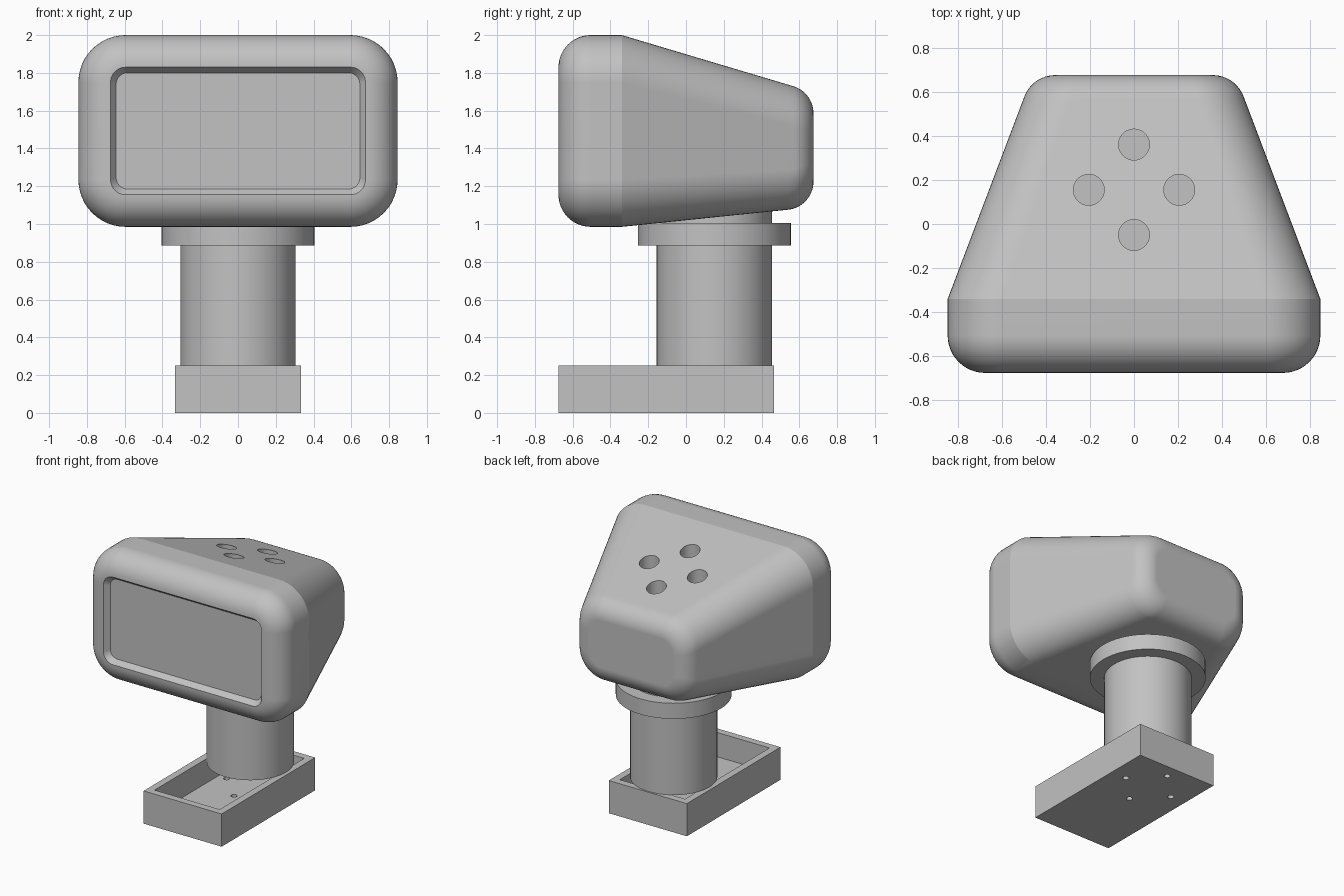
import bpy, bmesh, math
from math import sin, cos, pi, radians

cube = bpy.data.objects.get("Cube")
if cube:
    bpy.data.objects.remove(cube, do_unlink=True)

GREY = 0.54
grey = bpy.data.materials.new("plain grey")
grey.use_nodes = True
grey.diffuse_color = (GREY, GREY, GREY, 1)
grey.node_tree.nodes["Principled BSDF"].inputs["Base Color"].default_value = (GREY, GREY, GREY, 1)


def make(name, bm):
    bmesh.ops.recalc_face_normals(bm, faces=bm.faces)
    mesh = bpy.data.meshes.new(name)
    bm.to_mesh(mesh)
    bm.free()
    mesh.materials.append(grey)
    ob = bpy.data.objects.new(name, mesh)
    bpy.context.collection.objects.link(ob)
    return ob


def add_cylinder(bm, x, y, z0, z1, r, sides=64):
    made = bmesh.ops.create_cone(bm, cap_ends=True, segments=sides, radius1=r, radius2=r, depth=z1 - z0)
    bmesh.ops.translate(bm, verts=made["verts"], vec=(x, y, (z0 + z1) / 2))


def add_box(bm, x0, x1, y0, y1, z0, z1):
    verts = bmesh.ops.create_cube(bm, size=1)["verts"]
    bmesh.ops.scale(bm, verts=verts, vec=(x1 - x0, y1 - y0, z1 - z0))
    bmesh.ops.translate(bm, verts=verts, vec=((x0 + x1) / 2, (y0 + y1) / 2, (z0 + z1) / 2))


def activate(ob):
    bpy.ops.object.select_all(action='DESELECT')
    ob.select_set(True)
    bpy.context.view_layer.objects.active = ob


def smooth(ob, degrees):
    activate(ob)
    bpy.ops.object.shade_smooth_by_angle(angle=radians(degrees))


def cut(ob, bm):
    cutter = make("cutter", bm)
    cutter.hide_render = True
    mod = ob.modifiers.new("cut", 'BOOLEAN')
    mod.operation, mod.solver, mod.object = 'DIFFERENCE', 'EXACT', cutter
    activate(ob)
    bpy.ops.object.modifier_apply(modifier=mod.name)
    bpy.data.objects.remove(cutter, do_unlink=True)


# Shared layout: the neck axis and the four-hole pattern around it
AXIS_Y = 0.155
HOLES = [(0.205 * cos(a), AXIS_Y + 0.205 * sin(a)) for a in (0, pi / 2, pi, 3 * pi / 2)]

# Head: rounded-rectangle sections lofted from the screen to the back
FRONT, BEND, BACK = -0.675, -0.34, 0.675
R_FRONT, R_BACK, STEPS = 0.17, 0.15, 12
WIDE, LOW, HIGH = 0.845, 0.985, 2.0


def tapered(start, slope, y):
    """Straight taper that rounds over with radius R_BACK onto the back plane."""
    line = start - slope * (y - BEND)
    yc = BACK - R_BACK
    if y <= yc + R_BACK * sin(math.atan(slope)):
        return line
    end = start - slope * (BACK - BEND)
    centre = end + slope * R_BACK - R_BACK * math.hypot(1, slope)
    return centre + math.sqrt(max(0, R_BACK ** 2 - (y - yc) ** 2))


def ring(bm, y, w, low, high, r):
    corners = ((w - r, high - r), (r - w, high - r), (r - w, low + r), (w - r, low + r))
    return [bm.verts.new((cx + r * cos(a), y, cz + r * sin(a)))
            for q, (cx, cz) in enumerate(corners)
            for a in ((q + i / STEPS) * pi / 2 for i in range(STEPS + 1))]


sections = []
inset = R_FRONT + 0.03    # recessed screen
sections.append((FRONT + 0.04, WIDE - inset, LOW + inset, HIGH - inset, 0.06))
for i in range(STEPS + 1):    # rounded front rim
    a = i / STEPS * pi / 2
    d = R_FRONT * (1 - sin(a))
    sections.append((FRONT + R_FRONT * (1 - cos(a)), WIDE - d, LOW + d, HIGH - d, 0.25 - d))
sections.append((BEND, WIDE, LOW, HIGH, 0.25))
for i in range(STEPS + 3):    # tapered body and rounded back
    a = radians(6 + 84 * i / (STEPS + 2))
    y = BACK - R_BACK + R_BACK * sin(a)
    high = tapered(HIGH, 0.298, y)
    drop = HIGH - 0.298 * (y - BEND) - high
    sections.append((y, tapered(WIDE, 0.379, y), -tapered(-LOW, 0.103, y), high, 0.21 - drop))

bm = bmesh.new()
rings = [ring(bm, *s) for s in sections]
for a, b in zip(rings, rings[1:]):
    for i in range(len(a)):
        j = (i + 1) % len(a)
        bm.faces.new((a[i], a[j], b[j], b[i]))
bm.faces.new(rings[0])
bm.faces.new(rings[-1])
head = make("head", bm)

# Round holes in the top of the head
bm = bmesh.new()
for x, y in HOLES:
    add_cylinder(bm, x, y, 1.6, 2.2, 0.07, 48)
cut(head, bm)
smooth(head, 11)
weighted = head.modifiers.new("flat panels", 'WEIGHTED_NORMAL')
weighted.keep_sharp = True

# Neck and collar
for name, z0, z1, r in (("neck", 0.25, 1.2, 0.305), ("collar", 0.885, 1.005, 0.405)):
    bm = bmesh.new()
    add_cylinder(bm, 0, 0.15, z0, z1, r)
    smooth(make(name, bm), 30)

# Base tray with a hollow interior and four screw holes
bm = bmesh.new()
add_box(bm, -0.333, 0.333, -0.675, 0.465, 0, 0.252)
base = make("base_tray", bm)
bm = bmesh.new()
add_box(bm, -0.278, 0.278, -0.62, 0.41, 0.065, 0.4)
cut(base, bm)
bm = bmesh.new()
for x, y in HOLES:
    add_cylinder(bm, x, y, -0.1, 0.15, 0.022, 24)
cut(base, bm)
smooth(base, 30)
